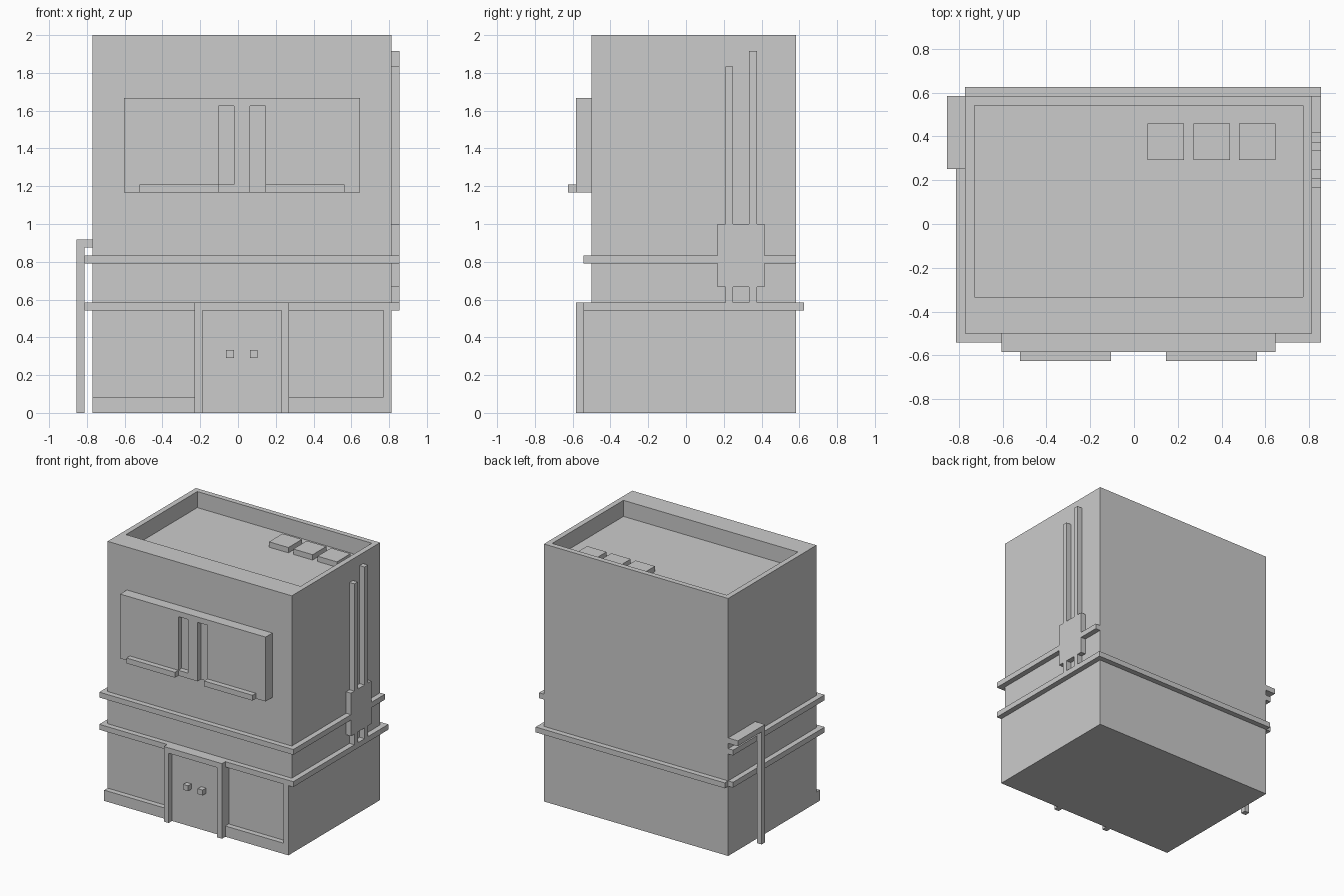
import bpy
import bmesh

if "Cube" in bpy.data.objects:
    bpy.data.objects.remove(bpy.data.objects["Cube"])

U = 1 / 24  # building module: all sizes below are in modules


def box(name, x, y, z):
    """Box from (min, max) ranges given in modules."""
    bm = bmesh.new()
    bmesh.ops.create_cube(bm, size=1)
    for v in bm.verts:
        v.co = [U * (r[0] if c < 0 else r[1]) for c, r in zip(v.co, (x, y, z))]
    mesh = bpy.data.meshes.new(name)
    bm.to_mesh(mesh)
    bm.free()
    obj = bpy.data.objects.new(name, mesh)
    bpy.context.collection.objects.link(obj)
    return obj


def cut(target, cutter):
    mod = target.modifiers.new("cut", 'BOOLEAN')
    mod.operation = 'DIFFERENCE'
    mod.solver = 'EXACT'
    mod.object = cutter
    cutter.hide_render = True
    cutter.hide_viewport = True
    cutter.display_type = 'WIRE'


L, R, F, B = -18.5, 19.5, -12, 14  # wall planes

# Main block with sunken roof
body = box("building_body", (L, R), (F, B), (0, 48))
cut(body, box("roof_cutter", (L + 1, R - 1), (-8, B - 1), (45, 50)))

# Roof vents
for i in range(3):
    x = 1.5 + 5 * i
    box(f"roof_vent_{i + 1}", (x, x + 4), (7, 11), (45, 46))

# Ledges around the walls
for name, z in (("lower_ledge", (13, 14)), ("upper_ledge", (19, 20))):
    box(name + "_front", (L - 1, R + 1), (F - 1, F), z)
    box(name + "_left", (L - 1, L), (F, B), z)
    box(name + "_right", (R, R + 1), (F, B), z)
box("lower_ledge_back", (L, R + 1), (B, B + 1), (13, 14))

# Shop front: plinths, corner post, door with frame and knobs
box("plinth_left", (L, -5.5), (F - 1, F), (0, 2))
box("plinth_right", (6.5, R - 1), (F - 1, F), (0, 2))
box("corner_post", (R - 1, R), (F - 1, F), (0, 13))
box("door_panel", (-4.5, 5.5), (F - 1, F), (0, 13))
for side, x in (("left", -5.5), ("right", 5.5)):
    box(f"door_jamb_{side}", (x, x + 1), (F - 2, F), (0, 13))
box("door_lintel", (-5.5, 6.5), (F - 2, F - 1), (13, 14))
for side, x in (("left", -1.5), ("right", 1.5)):
    box(f"door_knob_{side}", (x, x + 1), (F - 2, F - 1), (7, 8))

# Projecting window bay with two grooves and sills
bay = box("window_bay", (-14.5, 15.5), (F - 2, F), (28, 40))
cut(bay, box("groove_cutter_left", (-2.5, -0.5), (F - 3, F - 1), (29, 39)))
cut(bay, box("groove_cutter_right", (1.5, 3.5), (F - 3, F - 1), (27, 39)))
for side, x in (("left", -12.5), ("right", 3.5)):
    box(f"window_sill_{side}", (x, x + 10), (F - 3, F - 2), (28, 29))

# Meter box and conduits on the right wall
box("meter_box", (R, R + 1), (4, 10), (16, 24))
for side, y, top in (("front", 5, 44), ("rear", 8, 46)):
    box(f"conduit_upper_{side}", (R, R + 1), (y, y + 1), (24, top))
    box(f"conduit_lower_{side}", (R, R + 1), (y, y + 1), (14, 16))

# Small canopy and its post on the left wall
box("canopy", (L - 2, L), (6, B), (21, 22))
box("canopy_post", (L - 2, L - 1), (6, 7), (0, 21))
